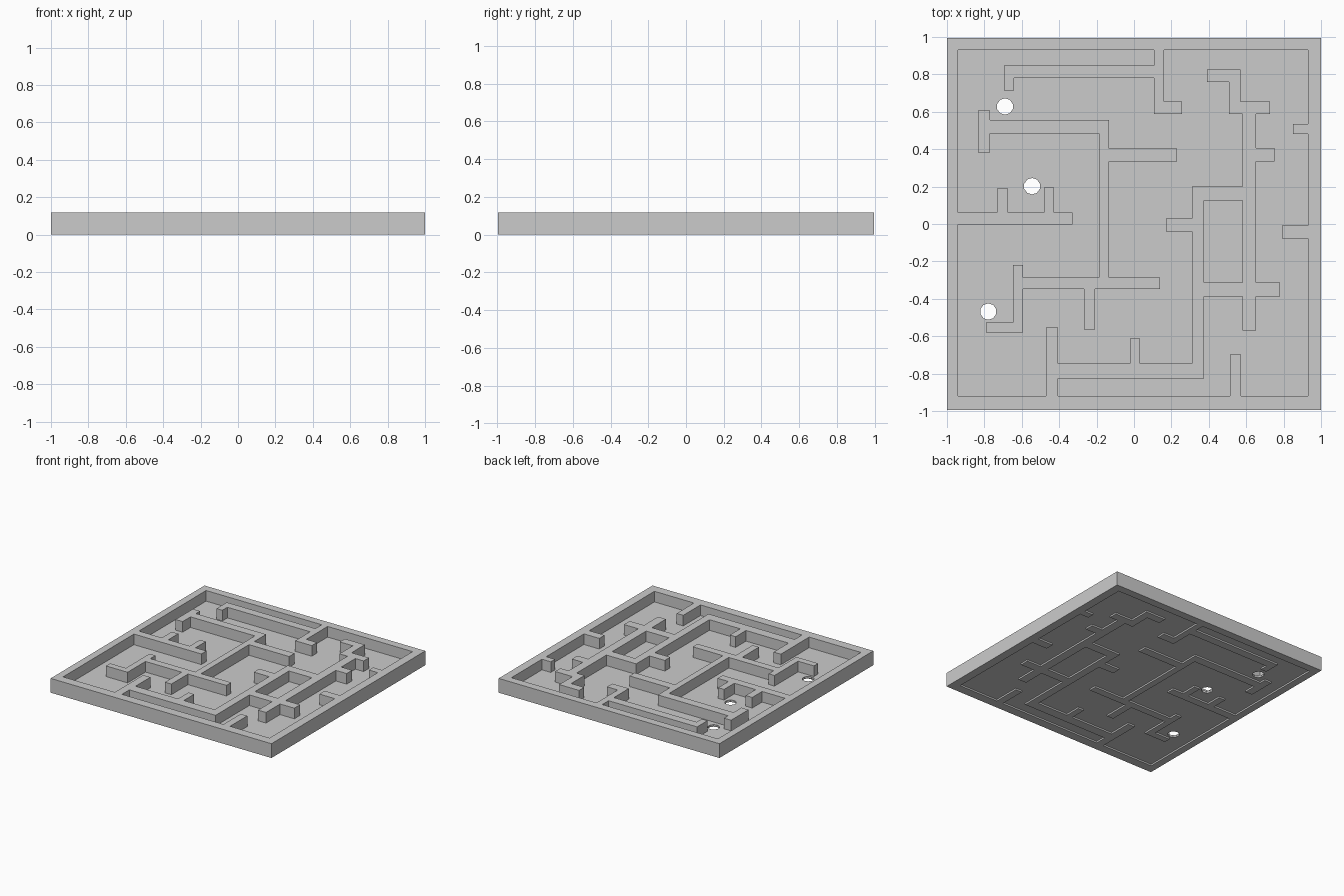
import bpy, bmesh, math

if "Cube" in bpy.data.objects:
    bpy.data.objects.remove(bpy.data.objects["Cube"])

TOP = 0.117
FLOOR_LOW, FLOOR_TOP = 0.013, 0.03

# Wall footprints: x0, x1, y0, y1
frame = [(-1, -.94, -.995, .995), (.93, 1, -.995, .995),
         (-1, 1, .93, .995), (-1, 1, -.995, -.92)]
upper_left = [(.107, .16, .587, .95), (.107, .257, .587, .655),
              (-.695, .12, .78, .848), (-.695, -.642, .715, .848),
              (-.834, -.77, .383, .608), (-.834, -.134, .485, .555),
              (-.187, -.134, -.348, .555), (-.15, .23, .334, .403)]
lower_left = [(-.647, .139, -.348, -.286), (-.647, -.594, -.58, -.22),
              (-.79, -.594, -.58, -.526), (-.267, -.209, -.563, -.3),
              (-.96, -.33, -.003, .062), (-.733, -.674, .03, .19),
              (-.481, -.428, .03, .195)]
lower_right = [(-.471, -.406, -.95, -.553), (-.471, .374, -.825, -.746),
               (-.021, .032, -.76, -.612), (.31, .374, -.825, .201),
               (.171, .33, -.04, .03), (.31, .652, .126, .201),
               (.58, .652, -.569, .655), (.35, .781, -.387, -.313)]
upper_right = [(.63, .75, .334, .405), (.508, .727, .587, .655),
               (.508, .57, .587, .826), (.39, .57, .76, .826),
               (.85, .95, .48, .535), (.791, .95, -.077, -.008),
               (.513, .572, -.95, -.697)]


def extruded_plan(name, rects, z0, z1):
    """Merge overlapping rectangles into one clean solid."""
    xs = sorted({v for r in rects for v in r[:2]})
    ys = sorted({v for r in rects for v in r[2:]})
    bm = bmesh.new()
    verts = {}

    def corner(i, j):
        if (i, j) not in verts:
            verts[i, j] = bm.verts.new((xs[i], ys[j], z0))
        return verts[i, j]

    for i in range(len(xs) - 1):
        for j in range(len(ys) - 1):
            cx, cy = (xs[i] + xs[i + 1]) / 2, (ys[j] + ys[j + 1]) / 2
            if any(a < cx < b and c < cy < d for a, b, c, d in rects):
                bm.faces.new([corner(i, j), corner(i + 1, j),
                              corner(i + 1, j + 1), corner(i, j + 1)])
    res = bmesh.ops.extrude_face_region(bm, geom=bm.faces[:], use_keep_orig=True)
    for v in res["geom"]:
        if isinstance(v, bmesh.types.BMVert):
            v.co.z = z1
    bmesh.ops.recalc_face_normals(bm, faces=bm.faces[:])
    bmesh.ops.dissolve_limit(bm, angle_limit=0.01, verts=bm.verts[:], edges=bm.edges[:])
    mesh = bpy.data.meshes.new(name)
    bm.to_mesh(mesh)
    bm.free()
    obj = bpy.data.objects.new(name, mesh)
    bpy.context.collection.objects.link(obj)
    return obj


# Rim and maze walls in one piece
extruded_plan("maze_walls", frame + upper_left + lower_left + lower_right + upper_right, 0, TOP)

# Thin floor plate, raised slightly off the ground
floor = extruded_plan("floor", [(-.96, .96, -.95, .95)], FLOOR_LOW, FLOOR_TOP)

# Three ball holes through the floor
for n, (x, y) in enumerate([(-.69, .628), (-.545, .202), (-.779, -.468)]):
    bpy.ops.mesh.primitive_cylinder_add(vertices=10, radius=.044, depth=.2, location=(x, y, .02))
    cutter = bpy.context.object
    cutter.name = f"hole_cutter_{n + 1}"
    cutter.hide_render = True
    cutter.hide_set(True)
    mod = floor.modifiers.new(f"hole_{n + 1}", 'BOOLEAN')
    mod.operation = 'DIFFERENCE'
    mod.solver = 'EXACT'
    mod.object = cutter
